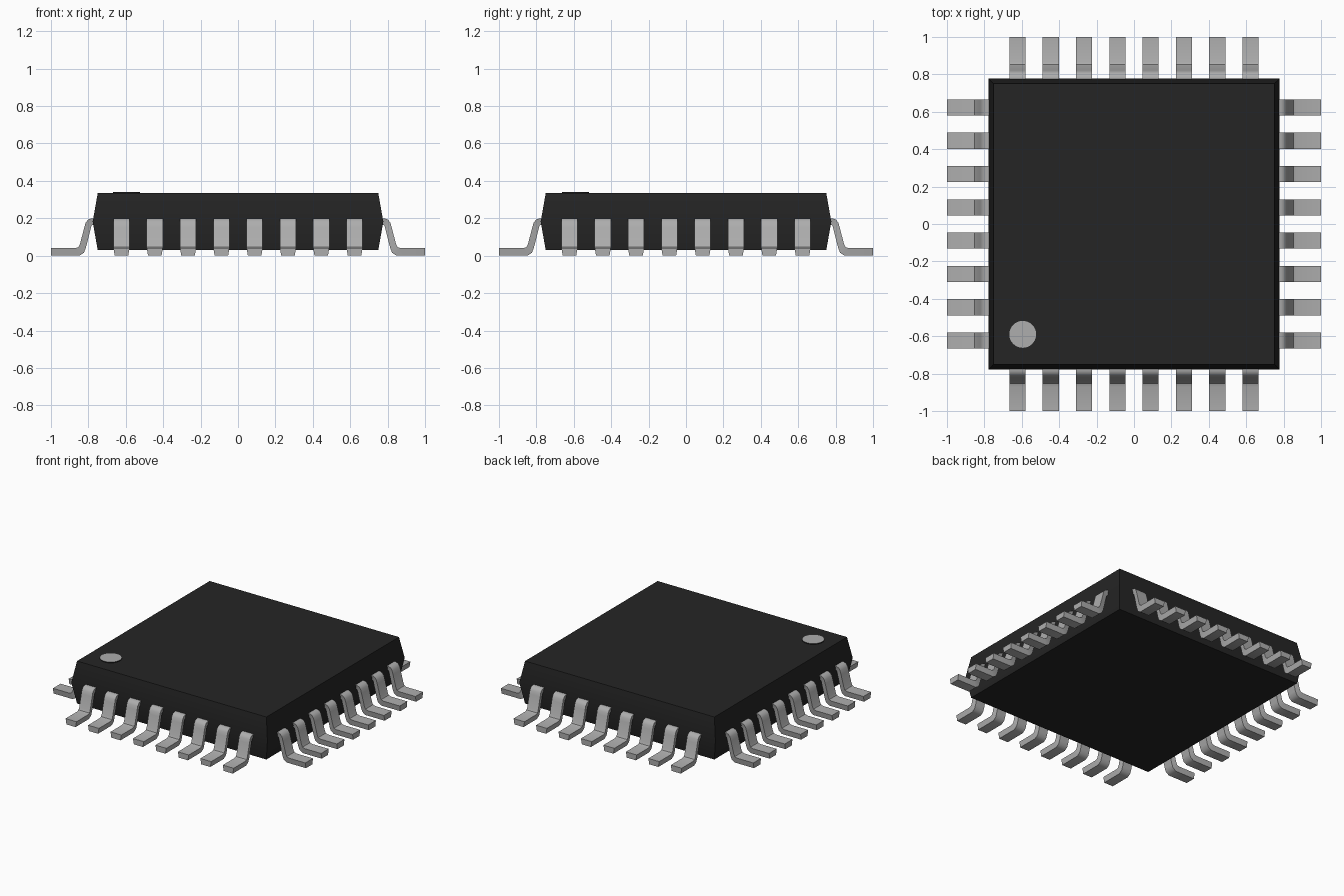
import bpy, bmesh, math
from mathutils import Matrix

if "Cube" in bpy.data.objects:
    bpy.data.objects.remove(bpy.data.objects["Cube"], do_unlink=True)


def material(name, value):
    mat = bpy.data.materials.new(name)
    mat.use_nodes = True
    colour = (value, value, value, 1)
    mat.diffuse_color = colour
    bsdf = mat.node_tree.nodes["Principled BSDF"]
    bsdf.inputs["Base Color"].default_value = colour
    bsdf.inputs["Roughness"].default_value = 0.6
    return mat


BLACK = material("black plastic", 0.018)
GREY = material("grey metal", 0.42)


def finish(name, bm, mats, smooth_angle=None):
    bmesh.ops.recalc_face_normals(bm, faces=bm.faces)
    mesh = bpy.data.meshes.new(name)
    bm.to_mesh(mesh)
    bm.free()
    for mat in mats:
        mesh.materials.append(mat)
    obj = bpy.data.objects.new(name, mesh)
    bpy.context.collection.objects.link(obj)
    if smooth_angle:
        bpy.ops.object.select_all(action='DESELECT')
        obj.select_set(True)
        bpy.context.view_layer.objects.active = obj
        bpy.ops.object.shade_smooth_by_angle(angle=math.radians(smooth_angle))
    return obj


# Package body: three square sections, widest at the middle
bm = bmesh.new()
rings = []
for half, z in ((0.75, 0.03), (0.777, 0.182), (0.75, 0.334)):
    rings.append([bm.verts.new((sx * half, sy * half, z))
                  for sx, sy in ((-1, -1), (1, -1), (1, 1), (-1, 1))])
for low, high in zip(rings, rings[1:]):
    for i in range(4):
        j = (i + 1) % 4
        bm.faces.new((low[i], low[j], high[j], high[i]))
bm.faces.new(rings[0][::-1])
bm.faces.new(rings[-1])
finish("package_body", bm, [BLACK], 30)

# Corner marker: thin disc with a grey top and black rim
bm = bmesh.new()
bmesh.ops.create_cone(bm, cap_ends=True, segments=32, radius1=0.072,
                      radius2=0.072, depth=0.008,
                      matrix=Matrix.Translation((-0.595, -0.59, 0.336)))
bm.normal_update()
for face in bm.faces:
    face.material_index = 1 if face.normal.z > 0.5 else 0
finish("corner_marker", bm, [BLACK, GREY])

# Gull-wing lead profile (distance out, height): upper and lower sides
UPPER = [(0.75, 0.199), (0.785, 0.199), (0.803, 0.192), (0.815, 0.175),
         (0.822, 0.15), (0.845, 0.062), (0.853, 0.046), (0.87, 0.04), (1.0, 0.04)]
LOWER = [(0.75, 0.168), (0.772, 0.168), (0.781, 0.163), (0.786, 0.152),
         (0.79, 0.135), (0.814, 0.04), (0.824, 0.016), (0.845, 0.002), (1.0, 0.0)]
LOWER[-2] = (0.848, 0.0)


def build_lead():
    bm = bmesh.new()
    sections = []
    for (ux, uz), (lx, lz) in zip(UPPER, LOWER):
        sections.append([bm.verts.new(p) for p in (
            (ux, -0.043, uz), (ux, 0.043, uz), (lx, 0.036, lz), (lx, -0.036, lz))])
    for a, b in zip(sections, sections[1:]):
        for i in range(4):
            j = (i + 1) % 4
            bm.faces.new((a[i], a[j], b[j], b[i]))
    bm.faces.new(sections[0])
    bm.faces.new(sections[-1])
    return finish("lead", bm, [GREY], 35)


# Eight leads on each of the four sides, sharing one mesh
first = build_lead()
PITCH = 0.178
for side, label in enumerate(("left", "back", "right", "front")):
    for n in range(8):
        lead = first if side == n == 0 else first.copy()
        if lead is not first:
            bpy.context.collection.objects.link(lead)
        lead.name = f"{label}_lead_{n + 1}"
        lead.matrix_world = (Matrix.Rotation(side * math.pi / 2, 4, 'Z')
                             @ Matrix.Translation((0, (n - 3.5) * PITCH, 0)))
